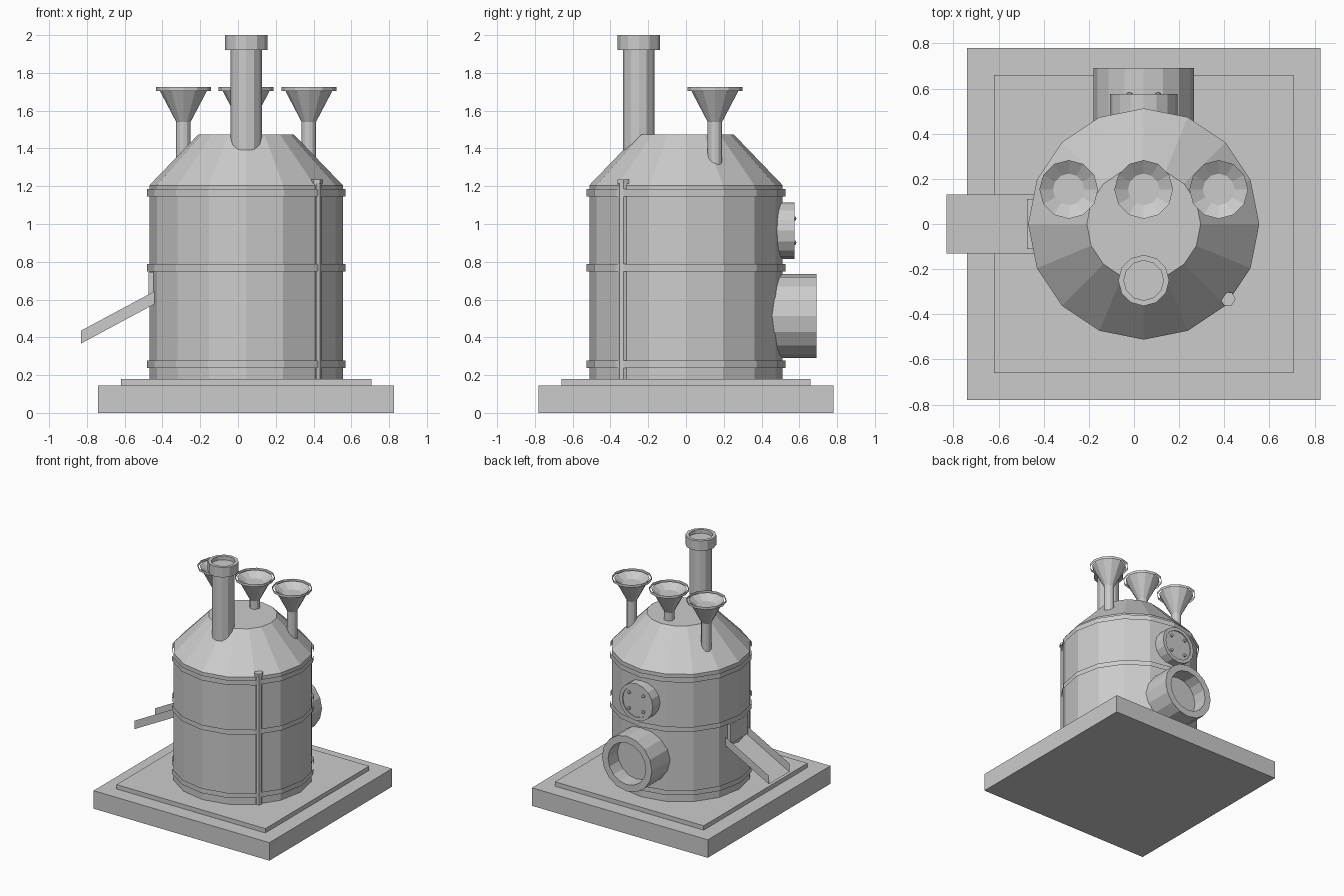
import bpy, bmesh
from math import radians, tau, cos, sin
from mathutils import Matrix, Vector

cube = bpy.data.objects.get("Cube")
if cube:
    bpy.data.objects.remove(cube, do_unlink=True)

CX = 0.043  # axis of the vessel

grey = bpy.data.materials.new("plain grey")
grey.use_nodes = True
grey.diffuse_color = (0.6, 0.6, 0.6, 1)
grey.node_tree.nodes["Principled BSDF"].inputs["Base Color"].default_value = (0.6, 0.6, 0.6, 1)


def finish(name, bm):
    bmesh.ops.recalc_face_normals(bm, faces=bm.faces)
    mesh = bpy.data.meshes.new(name)
    bm.to_mesh(mesh)
    bm.free()
    mesh.materials.append(grey)
    obj = bpy.data.objects.new(name, mesh)
    bpy.context.collection.objects.link(obj)
    return obj


def lathe(name, profile, place, sides, along_y=False):
    """Revolve (radius, height) points around z, or around y."""
    bm = bmesh.new()
    verts = [bm.verts.new((r, 0, h)) for r, h in profile]
    edges = [bm.edges.new(pair) for pair in zip(verts, verts[1:])]
    bmesh.ops.spin(bm, geom=verts + edges, cent=(0, 0, 0), axis=(0, 0, 1),
                   angle=tau, steps=sides)
    bmesh.ops.remove_doubles(bm, verts=bm.verts, dist=0.0005)
    turn = Matrix.Rotation(radians(-90), 4, 'X') if along_y else Matrix()
    bm.transform(Matrix.Translation(place) @ turn)
    return finish(name, bm)


def box(name, low, high):
    low, high = Vector(low), Vector(high)
    bm = bmesh.new()
    bmesh.ops.create_cube(bm, size=1)
    bm.transform(Matrix.Translation((low + high) / 2) @ Matrix.Diagonal((*(high - low), 1)))
    return finish(name, bm)


# Stepped base
box("base_slab", (CX - 0.783, -0.78, 0), (CX + 0.783, 0.78, 0.145))
box("upper_slab", (CX - 0.663, -0.66, 0.145), (CX + 0.663, 0.66, 0.18))

# Vessel with conical shoulder, and thin open bands around it
lathe("vessel", [(0, 0.18), (0.512, 0.18), (0.512, 1.205), (0.252, 1.475), (0, 1.475)],
      (CX, 0, 0), 16)
for i, z in enumerate((0.238, 0.748, 1.146)):
    lathe(f"band_{i + 1}", [(0.526, z), (0.526, z + 0.04)], (CX, 0, 0), 16)

# Chimney with collar
lathe("chimney", [(0, 1.3), (0.083, 1.3), (0.083, 1.93)], (CX, -0.25, 0), 12)
lathe("chimney_collar", [(0.083, 1.92), (0.113, 1.92), (0.113, 2), (0.088, 2),
                         (0.088, 1.97), (0, 1.97)], (CX, -0.25, 0), 12)

# Three filling funnels, each with a thin open rim
for side, dx in (("right", -0.332), ("middle", 0), ("left", 0.332)):
    spot = (CX + dx, 0.153, 0)
    lathe(f"{side}_funnel", [(0, 1.2), (0.038, 1.2), (0.038, 1.54), (0.13, 1.715),
                             (0.07, 1.675), (0, 1.675)], spot, 12)
    lathe(f"{side}_funnel_rim", [(0.146, 1.704), (0.146, 1.725)], spot, 12)

# Upright side pipe with cap
lathe("side_pipe", [(0, 0.18), (0.027, 0.18), (0.027, 1.22), (0, 1.22)],
      (0.416, -0.332, 0), 8)
lathe("side_pipe_cap", [(0, 1.215), (0.034, 1.215), (0.034, 1.235), (0, 1.235)],
      (0.416, -0.332, 0), 6)

# Large hollow port at the back
lathe("large_port", [(0, 0.4), (0.222, 0.4), (0.222, 0.69), (0.168, 0.69),
                     (0.168, 0.57), (0, 0.57)], (CX, 0, 0.513), 16, True)

# Small bolted hatch above it
lathe("hatch", [(0, 0.4), (0.15, 0.4), (0.15, 0.575), (0.122, 0.575),
                (0.122, 0.567), (0, 0.567)], (CX, 0, 0.965), 16, True)
for i in range(4):
    a = radians(45 + 90 * i)
    lathe(f"hatch_bolt_{i + 1}", [(0, 0.56), (0.013, 0.56), (0.013, 0.58), (0, 0.585)],
          (CX + 0.09 * cos(a), 0, 0.965 + 0.09 * sin(a)), 6, True)

# Outlet: frame on the vessel and a sheet chute with upright sides
box("outlet_frame", (-0.475, -0.11, 0.59), (-0.42, 0.11, 0.745))
bm = bmesh.new()
rows = [[bm.verts.new((x, y, z + lift))
         for y, lift in ((-0.13, 0.068), (-0.13, 0), (0.13, 0), (0.13, 0.068))]
        for x, z in ((-0.83, 0.368), (-0.44, 0.577))]
for i in range(3):
    bm.faces.new((rows[0][i], rows[1][i], rows[1][i + 1], rows[0][i + 1]))
finish("chute", bm)
